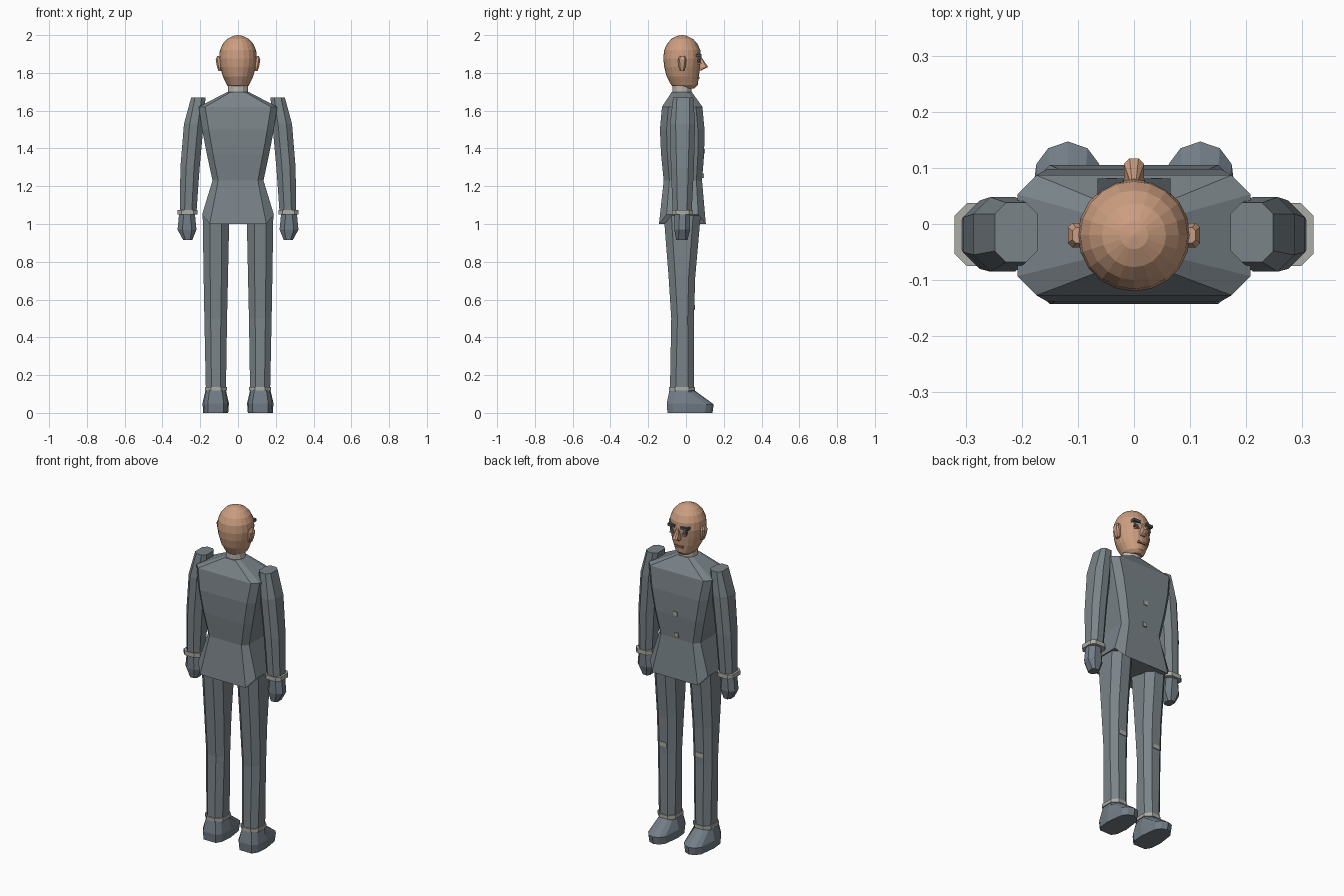
import bpy, bmesh, math

def material(name, r, g, b):
    m = bpy.data.materials.new(name)
    m.diffuse_color = (r, g, b, 1)
    return m

SUIT = material("suit grey", 0.195, 0.23, 0.25)
GLOVE = material("slate grey", 0.17, 0.205, 0.24)
TRIM = material("light grey trim", 0.42, 0.42, 0.38)
SKIN = material("skin", 0.60, 0.34, 0.215)
COLLAR = material("pale collar", 0.50, 0.46, 0.42)
DARK = material("dark grey", 0.07, 0.085, 0.095)
LIP = material("lip brown", 0.36, 0.17, 0.11)

def loft(name, rings, mat):
    """Skin a stack of equal-length rings of points and cap both ends."""
    bm = bmesh.new()
    vs = [[bm.verts.new(p) for p in r] for r in rings]
    n = len(vs[0])
    for a, b in zip(vs, vs[1:]):
        for i in range(n):
            j = (i + 1) % n
            bm.faces.new((a[i], a[j], b[j], b[i]))
    bm.faces.new(vs[0])
    bm.faces.new(vs[-1])
    bmesh.ops.recalc_face_normals(bm, faces=bm.faces)
    me = bpy.data.meshes.new(name)
    bm.to_mesh(me)
    bm.free()
    ob = bpy.data.objects.new(name, me)
    me.materials.append(mat)
    bpy.context.collection.objects.link(ob)
    return ob

def octagon(z, x0, x1, y0, y1, c, side_z=None):
    """Chamfered rectangle; side_z lifts the points on the x sides."""
    s = z if side_z is None else side_z
    return [(x0 + c, y0, z), (x1 - c, y0, z), (x1, y0 + c, s), (x1, y1 - c, s),
            (x1 - c, y1, z), (x0 + c, y1, z), (x0, y1 - c, s), (x0, y0 + c, s)]

def ellipse(z, rx, y0, y1, n=20):
    cy, ry = (y0 + y1) / 2, (y1 - y0) / 2
    return [(rx * math.cos(2 * math.pi * i / n), cy + ry * math.sin(2 * math.pi * i / n), z)
            for i in range(n)]

def pair(name, rings, mat):
    """Build a part on the +x side and its mirror image."""
    loft("right_" + name, rings, mat)
    loft("left_" + name, [[(-x, y, z) for x, y, z in r] for r in rings], mat)

def box(name, x0, x1, y0, y1, z0, z1, mat, both=False):
    rings = [[(x0, y0, z), (x1, y0, z), (x1, y1, z), (x0, y1, z)] for z in (z0, z1)]
    (pair if both else loft)(name, rings, mat)

# Jacket: sloping shoulders, narrow waist, flared hem raised at the sides
loft("jacket", [
    octagon(1.00, -.19, .19, -.143, .105, .04, 1.05),
    octagon(1.23, -.135, .135, -.118, .085, .03),
    octagon(1.37, -.165, .165, -.132, .096, .033),
    octagon(1.50, -.19, .19, -.138, .098, .035),
    octagon(1.62, -.208, .208, -.127, .087, .034),
    octagon(1.70, -.055, .055, -.075, .03, .02)], SUIT)
for i, z in enumerate((1.385, 1.255)):
    box("button_%d" % (i + 1), -.013, .013, .08, .101 - i * .007, z - .012, z + .012, TRIM)

# Arms, cuffs and hands
pair("arm", [
    octagon(1.06, .220, .308, -.070, .030, .025),
    octagon(1.30, .203, .305, -.080, .042, .03),
    octagon(1.53, .182, .286, -.085, .048, .03),
    octagon(1.67, .172, .248, -.068, .038, .02)], SUIT)
pair("cuff", [octagon(z, .214, .320, -.075, .037, .022) for z in (1.05, 1.075)], TRIM)
pair("hand", [
    octagon(.915, .242, .290, -.052, .008, .012),
    octagon(.97, .220, .320, -.062, .022, .025),
    octagon(1.055, .228, .312, -.060, .022, .025)], GLOVE)

# Legs with knee bands and trouser hems
pair("leg", [
    octagon(.11, .064, .170, -.085, .042, .03),
    octagon(.50, .058, .178, -.078, .042, .033),
    octagon(.72, .053, .182, -.092, .049, .035),
    octagon(1.05, .046, .187, -.118, .078, .04)], SUIT)
box("knee_band", .094, .144, .03, .048, .545, .570, TRIM, True)
pair("trouser_hem", [octagon(z, .058, .176, -.090, .047, .032) for z in (.118, .138)], TRIM)

# Shoes: sole and toe edge rings, then the ankle opening
def shoe_ring(z, w, heel, toe, toe_z):
    plan = [(-.6, heel), (.6, heel), (.9, heel + .03), (1, 0), (.8, toe - .04), (.5, toe - .012),
            (0, toe), (-.5, toe - .012), (-.8, toe - .04), (-1, 0), (-.9, heel + .03)]
    return [(.118 + w * u, y, toe_z if y > 0 else z) for u, y in plan]

pair("shoe", [
    shoe_ring(0, .066, -.098, .140, 0),
    shoe_ring(.05, .070, -.102, .147, .045),
    shoe_ring(.12, .054, -.088, .047, .118)], GLOVE)

# Head, neck and ears
loft("neck", [ellipse(z, .054, -.072, .030, 12) for z in (1.69, 1.75)], COLLAR)
loft("head", [
    ellipse(1.718, .040, -.055, .045), ellipse(1.735, .058, -.078, .062),
    ellipse(1.78, .080, -.102, .068), ellipse(1.83, .094, -.115, .074),
    ellipse(1.875, .100, -.120, .080), ellipse(1.92, .096, -.116, .076),
    ellipse(1.955, .080, -.100, .060), ellipse(1.98, .057, -.077, .037),
    ellipse(1.996, .025, -.045, .005), ellipse(2.0, .002, -.022, -.018)], SKIN)
pair("ear", [
    octagon(1.81, .085, .104, -.033, -.008, .006),
    octagon(1.835, .085, .112, -.040, -.002, .008),
    octagon(1.87, .085, .118, -.042, .002, .008),
    octagon(1.89, .085, .110, -.034, -.006, .006)], SKIN)

# Face
loft("nose", [
    octagon(1.812, -.013, .013, .05, .080, .005),
    octagon(1.832, -.018, .018, .05, .117, .010),
    octagon(1.885, -.007, .007, .05, .080, .003)], SKIN)
box("brow", .018, .065, .050, .081, 1.884, 1.900, DARK, True)
box("eye", .026, .054, .045, .074, 1.857, 1.874, DARK, True)
box("lower_lid", .030, .050, .045, .082, 1.848, 1.855, SKIN, True)
box("mouth", -.026, .026, .045, .072, 1.768, 1.779, LIP)
